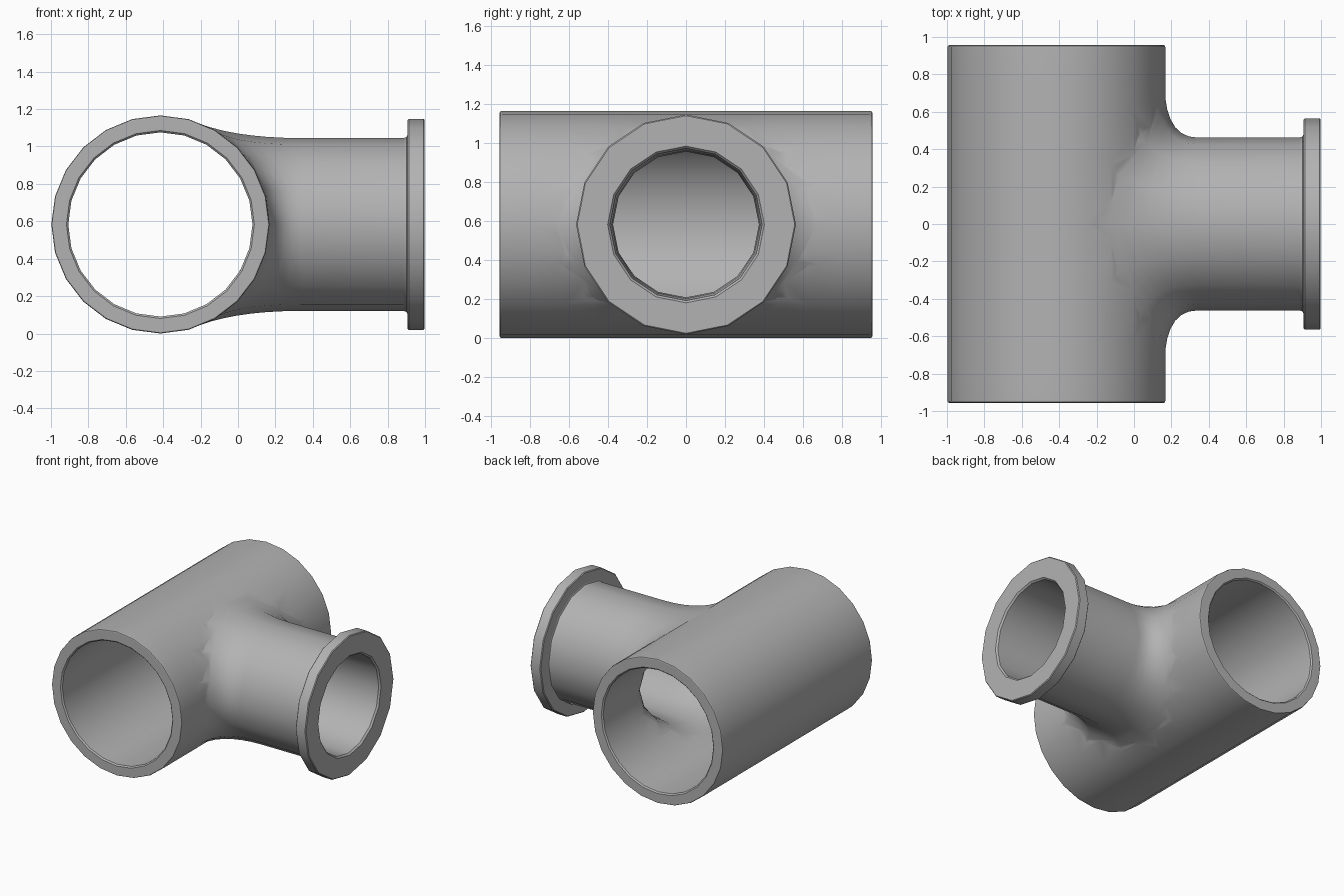
import bpy, bmesh
from math import sin, cos, pi, sqrt

if "Cube" in bpy.data.objects:
    bpy.data.objects.remove(bpy.data.objects["Cube"])

XC, ZC = -0.415, 0.583        # main pipe axis
R_OUT, R_IN, HALF = 0.583, 0.4925, 0.957

grey = bpy.data.materials.new("pipe_grey")
grey.use_nodes = True
colour = (0.45, 0.45, 0.45, 1)
grey.diffuse_color = colour
grey.node_tree.nodes["Principled BSDF"].inputs["Base Color"].default_value = colour


def loft(name, rings):
    """Closed solid skinned through equal-sized rings of points."""
    bm = bmesh.new()
    loops = [[bm.verts.new(p) for p in ring] for ring in rings]
    n = len(loops[0])
    for a, b in zip(loops, loops[1:]):
        for i in range(n):
            j = (i + 1) % n
            bm.faces.new((a[i], a[j], b[j], b[i]))
    bm.faces.new(loops[0])
    bm.faces.new(loops[-1])
    bmesh.ops.recalc_face_normals(bm, faces=bm.faces)
    mesh = bpy.data.meshes.new(name)
    bm.to_mesh(mesh)
    bm.free()
    mesh.materials.append(grey)
    ob = bpy.data.objects.new(name, mesh)
    bpy.context.collection.objects.link(ob)
    return ob


def main_solid(name, profile, n=24):
    return loft(name, [[(XC + r * sin(2 * pi * i / n), y, ZC + r * cos(2 * pi * i / n))
                        for i in range(n)] for y, r in profile])


def branch_solid(name, radius, main_r, start, flare_y, flare_z, profile, n=16, steps=7):
    """Side branch whose root flares tangentially into the main pipe."""
    rm = main_r * cos(pi / 24)
    angles = [2 * pi * i / n for i in range(n)]
    rings = [[(XC, flare_y * cos(t), ZC + flare_z * sin(t)) for t in angles]]
    for s in range(steps + 1):
        u = s / steps
        ring = []
        for t in angles:
            ey, ez = flare_y * cos(t), flare_z * sin(t)
            by, bz = radius * cos(t), radius * sin(t)
            ex = sqrt(rm * rm - ez * ez)
            cx = (rm * rm - ez * bz) / ex
            w = ((1 - u) ** 2, 2 * u * (1 - u), u * u)
            ring.append((XC + w[0] * ex + w[1] * cx + w[2] * (start - XC),
                         w[0] * ey + (w[1] + w[2]) * by,
                         ZC + w[0] * ez + (w[1] + w[2]) * bz))
        rings.append(ring)
    for x, r in profile:
        rings.append([(x, r * cos(t), ZC + r * sin(t)) for t in angles])
    return loft(name, rings)


# Outer skins: main pipe with softened rims, branch with end flange
rows = 12
body = [(HALF * 0.985 * (2 * i / rows - 1), R_OUT) for i in range(rows + 1)]
tee = main_solid("pipe_tee", [(-HALF, R_OUT - 0.01), (-HALF + 0.004, R_OUT - 0.003)]
                 + body + [(HALF - 0.004, R_OUT - 0.003), (HALF, R_OUT - 0.01)])
branch = branch_solid("branch_pipe", 0.462, R_OUT, 0.34, 0.76, 0.54,
                      [(0.6, 0.462), (0.885, 0.462), (0.9, 0.467), (0.907, 0.48),
                       (0.907, 0.558), (0.913, 0.564), (0.992, 0.564), (0.998, 0.558)])

# Bores: hollow out both pipes, with a rounded inner junction
bore = main_solid("main_bore", [(-HALF - 0.1, R_IN + 0.01), (-HALF, R_IN + 0.01),
                                (-HALF + 0.01, R_IN)]
                  + [(y * 0.95, R_IN) for y, r in body]
                  + [(HALF - 0.01, R_IN), (HALF, R_IN + 0.01), (HALF + 0.1, R_IN + 0.01)])
branch_bore = branch_solid("branch_bore", 0.374, R_IN, 0.28, 0.56, 0.45,
                           [(0.6, 0.38), (0.985, 0.39), (0.998, 0.402), (1.1, 0.402)])

bpy.ops.object.select_all(action="DESELECT")
bpy.context.view_layer.objects.active = tee
tee.select_set(True)
for other, operation in ((branch, "UNION"), (bore, "DIFFERENCE"), (branch_bore, "DIFFERENCE")):
    mod = tee.modifiers.new(other.name, "BOOLEAN")
    mod.object, mod.operation, mod.solver = other, operation, "EXACT"
    bpy.ops.object.modifier_apply(modifier=mod.name)
    bpy.data.objects.remove(other)

bpy.ops.object.shade_smooth_by_angle(angle=0.7)
weighted = tee.modifiers.new("even_shading", "WEIGHTED_NORMAL")
weighted.keep_sharp = True
